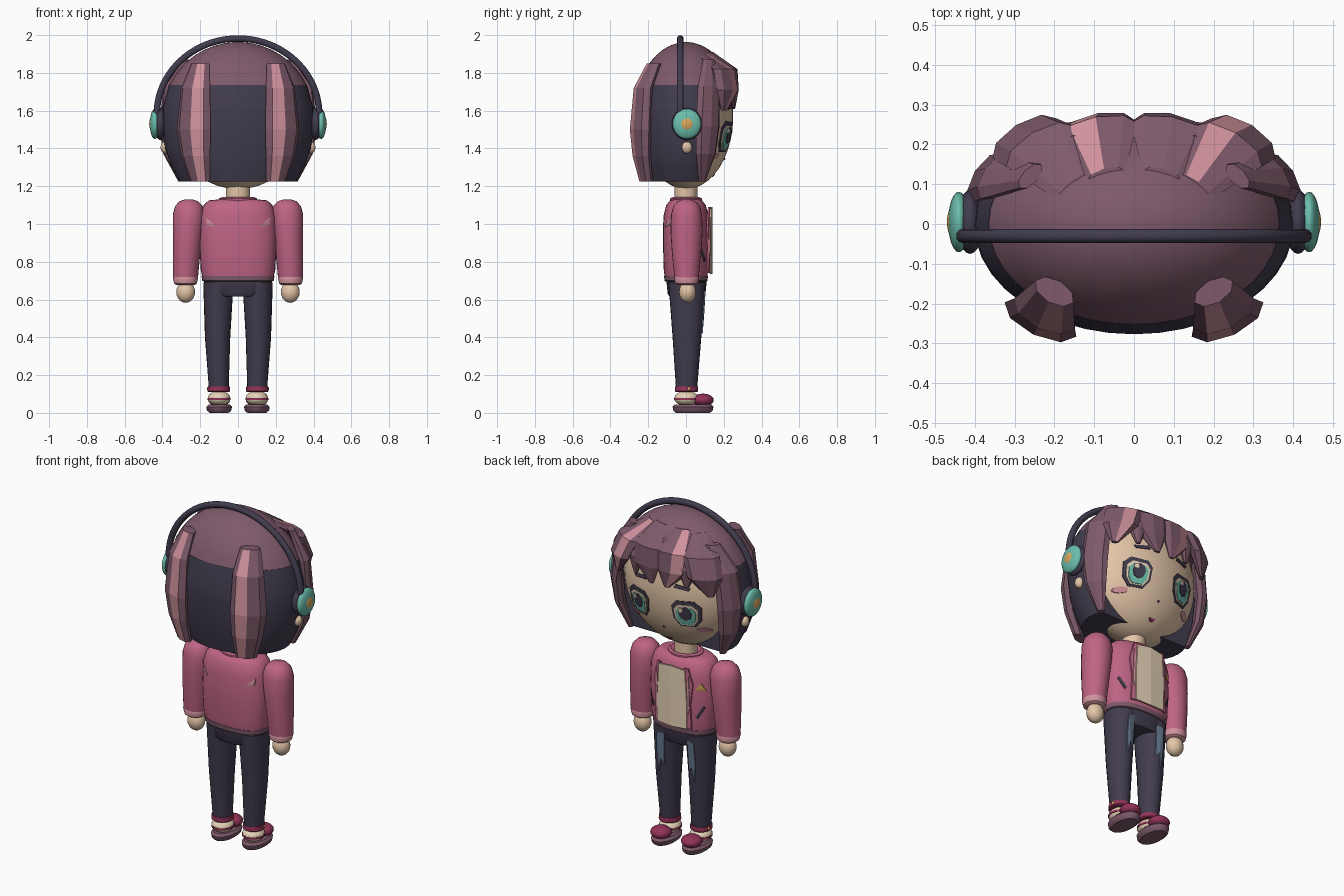
import bpy, bmesh, math
from mathutils import Vector

old = bpy.data.objects.get("Cube")
if old:
    bpy.data.objects.remove(old, do_unlink=True)


def material(name, r, g, b):
    lin = [((c / 255 + 0.055) / 1.055) ** 2.4 for c in (r, g, b)] + [1]
    m = bpy.data.materials.new(name)
    m.use_nodes = True
    m.diffuse_color = lin
    m.node_tree.nodes["Principled BSDF"].inputs["Base Color"].default_value = lin
    return m


DARK = material("dark indigo", 66, 60, 78)
PLUM = material("plum hair", 126, 90, 107)
PINK = material("jacket pink", 190, 100, 132)
ROSE = material("pale rose", 208, 146, 156)
SKIN = material("skin", 228, 198, 168)
TEAL = material("teal", 108, 190, 172)
GOLD = material("gold", 218, 168, 92)
WINE = material("wine red", 146, 50, 88)
SLATE = material("slate blue", 100, 118, 140)
CREAM = material("cream", 232, 212, 184)


def finish(name, bm, mats, angle=40):
    bmesh.ops.recalc_face_normals(bm, faces=bm.faces)
    me = bpy.data.meshes.new(name)
    bm.to_mesh(me)
    bm.free()
    ob = bpy.data.objects.new(name, me)
    bpy.context.collection.objects.link(ob)
    for m in mats:
        me.materials.append(m)
    if angle:
        bpy.ops.object.select_all(action='DESELECT')
        ob.select_set(True)
        bpy.context.view_layer.objects.active = ob
        bpy.ops.object.shade_smooth_by_angle(angle=math.radians(angle))
    return ob


def skin_rings(bm, rings, caps=True):
    """Bridge consecutive rings of points; returns the side faces as (index, face)."""
    vs = [[bm.verts.new(p) for p in r] for r in rings]
    n, out = len(vs[0]), []
    for a, b in zip(vs, vs[1:]):
        for k in range(n):
            out.append((k, bm.faces.new((a[k], a[(k + 1) % n], b[(k + 1) % n], b[k]))))
    if caps:
        bm.faces.new(vs[0])
        bm.faces.new(vs[-1])
    return out


def loft(name, rings, mat, power=2, n=32, angle=40, front_cut=None):
    """Stack of horizontal superellipses: (z, cx, cy, rx, ry)."""
    bm = bmesh.new()
    pts = []
    for z, cx, cy, rx, ry in rings:
        ring = []
        for k in range(n):
            c, s = math.cos(2 * math.pi * k / n), math.sin(2 * math.pi * k / n)
            e = 2 / power
            ring.append((cx + rx * math.copysign(abs(c) ** e, c),
                         cy + ry * math.copysign(abs(s) ** e, s), z))
        pts.append(ring)
    skin_rings(bm, pts)
    if front_cut is not None:
        bmesh.ops.bisect_plane(bm, geom=bm.verts[:] + bm.edges[:] + bm.faces[:],
                               plane_co=(0, front_cut, 0), plane_no=(0, 1, 0), clear_outer=True)
        bmesh.ops.holes_fill(bm, edges=[e for e in bm.edges if e.is_boundary], sides=0)
    return finish(name, bm, [mat], angle)


def ball(name, loc, rad, mat, seg=24):
    bm = bmesh.new()
    bmesh.ops.create_uvsphere(bm, u_segments=seg, v_segments=seg // 2, radius=1)
    for v in bm.verts:
        v.co = Vector([v.co[i] * rad[i] + loc[i] for i in range(3)])
    return finish(name, bm, [mat], 60)


def lock(name, path, s, streak=None):
    """Faceted hair lock along (x, y, z, half width, half thickness)."""
    bm = bmesh.new()
    rings = []
    for x, y, z, w, t in path:
        nrm = Vector((x / 0.16, y / 0.078, 0)).normalized()
        tan = Vector((-nrm.y, nrm.x, 0))
        ring = []
        for k in range(8):
            a = k * math.pi / 4
            p = Vector((x, y, z)) + tan * w * math.cos(a) + nrm * t * math.sin(a)
            ring.append((p.x * s, p.y, p.z))
        rings.append(ring)
    for k, f in skin_rings(bm, rings):
        f.material_index = int(k == streak)
    finish(name, bm, [PLUM, ROSE], 0)


def plate(name, poly, depth, mat, lift=0.004, s=1, side=1):
    """Thin plate that follows a surface y = depth(x, z); side=-1 puts it on the -y face."""
    bm = bmesh.new()
    mid = (sum(p[0] for p in poly) / len(poly), sum(p[1] for p in poly) / len(poly))

    def at(p, off):
        return bm.verts.new((p[0] * s, side * (depth(*p) + off), p[1]))
    front, back = [at(p, lift) for p in poly], [at(p, lift - 0.009) for p in poly]
    c = at(mid, lift)
    for i in range(len(poly)):
        j = (i + 1) % len(poly)
        bm.faces.new((front[i], front[j], c))
        bm.faces.new((front[i], back[i], back[j], front[j]))
    bm.faces.new(back)
    finish(name, bm, [mat], 0)


def face_y(x, z):
    return 0.25 * math.sqrt(max(0, 1 - (x / 0.365) ** 2 - ((z - 1.57) / 0.385) ** 2))


def torso_y(x, z):
    return 0.12 * max(0, 1 - abs(x / 0.2) ** 2.5) ** 0.4


def leg_y(x, z):
    return 0.005 + (0.058 + (z - 0.14) * 0.072) * math.sqrt(max(0, 1 - ((x - 0.105) / 0.075) ** 2))


def oval(cx, cz, rx, rz, n=12):
    return [(cx + rx * math.cos(2 * math.pi * k / n), cz + rz * math.sin(2 * math.pi * k / n)) for k in range(n)]


# Head, neck and hair shell
ball("head", (0, 0, 1.57), (0.365, 0.25, 0.385), SKIN, 40)
loft("neck", [(1.08, 0, 0, 0.062, 0.06), (1.24, 0, 0, 0.065, 0.06)], SKIN)
dome = []
for i in range(9):
    z = 1.73 + (1.963 - 1.73) * math.sin(i / 8 * math.pi / 2)
    f = max(0.01, math.sqrt(max(0, 1 - ((z - 1.56) / 0.4035) ** 2)))
    dome.append((z, 0, 0, 0.405 * f, 0.28 * f))
loft("hair_cap", dome, PLUM, n=40)
loft("back_hair", [(1.225, 0, 0, 0.31, 0.23), (1.30, 0, 0, 0.35, 0.25), (1.40, 0, 0, 0.388, 0.268),
                   (1.52, 0, 0, 0.402, 0.277), (1.62, 0, 0, 0.398, 0.277), (1.735, 0, 0, 0.366, 0.253)],
     DARK, n=40, front_cut=0.08)

for s, side in ((1, "left"), (-1, "right")):
    # Hair locks
    lock("back_lock_" + side, [(0.2, -0.17, 1.85, 0.055, 0.03), (0.225, -0.225, 1.72, 0.085, 0.04),
                               (0.235, -0.24, 1.5, 0.1, 0.042), (0.225, -0.235, 1.36, 0.085, 0.035),
                               (0.2, -0.21, 1.225, 0.058, 0.03)], s, 2)
    lock("side_lock_" + side, [(0.26, 0.12, 1.87, 0.04, 0.02), (0.345, 0.12, 1.73, 0.07, 0.035),
                               (0.37, 0.115, 1.52, 0.075, 0.035), (0.355, 0.105, 1.37, 0.06, 0.03),
                               (0.3, 0.085, 1.225, 0.02, 0.015)], s)
    lock("outer_bang_" + side, [(0.15, 0.09, 1.9, 0.05, 0.02), (0.235, 0.195, 1.82, 0.1, 0.04),
                                (0.275, 0.215, 1.71, 0.095, 0.04), (0.30, 0.2, 1.6, 0.02, 0.012)],
         s, 1 if s > 0 else None)
    lock("inner_bang_" + side, [(0.07, 0.12, 1.91, 0.05, 0.02), (0.09, 0.235, 1.82, 0.1, 0.035),
                                (0.085, 0.245, 1.71, 0.09, 0.034), (0.05, 0.25, 1.61, 0.015, 0.01)],
         s, 2 if s < 0 else None)
    lock("small_bang_" + side, [(0.16, 0.2, 1.84, 0.04, 0.02), (0.17, 0.225, 1.74, 0.06, 0.03),
                                (0.165, 0.23, 1.63, 0.012, 0.01)], s)

    # Headphone cups and ear lobe
    ball("ear_cushion_" + side, (s * 0.412, 0.005, 1.53), (0.034, 0.08, 0.085), DARK)
    ball("ear_cup_" + side, (s * 0.44, 0.005, 1.53), (0.027, 0.076, 0.08), TEAL)
    ball("ear_cup_button_" + side, (s * 0.456, 0.005, 1.53), (0.014, 0.038, 0.038), GOLD)
    ball("ear_lobe_" + side, (s * 0.385, 0.005, 1.405), (0.025, 0.027, 0.032), SKIN, 16)

    # Eye, brow and cheek
    ex, ez = 0.152, 1.46
    frame = [(-.05, .08), (.045, .085), (.082, .05), (.075, -.03), (.04, -.078), (-.04, -.078), (-.072, -.03), (-.078, .045)]
    for label, k, dz, m, up in (("frame", 1, 0, DARK, .004), ("white", .8, -.006, CREAM, .007),
                                ("iris", .66, -.01, TEAL, .010)):
        plate("eye_%s_%s" % (label, side), [(ex + a * k, ez + dz + b * k) for a, b in frame], face_y, m, up, s)
    plate("eye_pupil_" + side, oval(ex, ez + 0.008, 0.034, 0.042, 8), face_y, DARK, 0.013, s)
    plate("eye_glint_" + side, oval(ex + 0.02 * s, ez + 0.03, 0.014, 0.014, 6), face_y, CREAM, 0.016, s)
    plate("brow_" + side, [(0.09, 1.615), (0.17, 1.605), (0.18, 1.62), (0.1, 1.635)], face_y, DARK, 0.006, s)
    plate("cheek_" + side, oval(0.22, 1.36, 0.035, 0.016), face_y, ROSE, 0.005, s)

    # Arm, cuff and hand
    loft("sleeve_" + side, [(z, s * cx, 0.003, rx, ry) for z, cx, rx, ry in (
        (1.13, .26, .02, .02), (1.12, .26, .05, .048), (1.095, .26, .073, .07), (1.05, .26, .085, .082),
        (.96, .265, .08, .085), (.85, .272, .073, .078), (.715, .278, .066, .064))], PINK, n=24)
    loft("cuff_" + side, [(z, s * 0.278, 0.003, r, r) for z, r in ((.725, .062), (.715, .067), (.685, .06), (.678, .05))], ROSE, n=24)
    ball("hand_" + side, (s * 0.277, 0.008, 0.64), (0.05, 0.045, 0.057), SKIN, 20)

    # Leg with worn patch
    loft("leg_" + side, [(.14, s * .102, .003, .053, .057), (.4, s * .108, .005, .067, .076),
                         (.69, s * .104, .005, .08, .098)], DARK, n=24)
    plate("leg_patch_" + side, [(.075, .66), (.12, .65), (.125, .53), (.115, .42), (.1, .5), (.08, .47)],
          leg_y, SLATE, 0.006, s)

    # Shoe
    loft("ankle_band_" + side, [(.11, s * .102, .003, .055, .057), (.115, s * .102, .003, .06, .062),
                                (.14, s * .102, .003, .058, .06)], WINE, n=24)
    ball("ankle_stud_" + side, (s * 0.155, 0.015, 0.127), (0.01, 0.01, 0.012), GOLD, 8)
    loft("sole_" + side, [(0, s * .1, .037, .05, .09), (.012, s * .1, .037, .064, .104),
                          (.032, s * .1, .037, .068, .108), (.045, s * .1, .037, .055, .095)], PLUM, n=28)
    ball("shoe_upper_" + side, (s * 0.1, 0.002, 0.077), (0.06, 0.064, 0.04), CREAM)
    ball("shoe_toe_" + side, (s * 0.1, 0.09, 0.068), (0.058, 0.057, 0.034), WINE)
    loft("shoe_strap_" + side, [(.068, s * .1, .002, .061, .064), (.08, s * .1, .002, .061, .065)], WINE, n=24)

    # Jacket trim and marks
    plate("lapel_" + side, [(.09, .74), (.118, .74), (.112, .88), (.125, 1.0), (.1, 1.09), (.075, 1.09)],
          torso_y, PINK, 0.014, s)
    plate("lapel_streak_" + side, [(.1, .82), (.11, .86), (.105, 1.05), (.095, 1.0)], torso_y, ROSE, 0.018, s)
    plate("front_stroke_" + side, [(.135, .81), (.145, .80), (.178, .865), (.17, .875)], torso_y, DARK, 0.006, s)
    plate("back_streak_" + side, [(.172, 1.035), (.165, .995), (.12, .985), (.135, 1.005)], torso_y, ROSE, 0.006, s, -1)

# Headband
cu = bpy.data.curves.new("headband", 'CURVE')
cu.dimensions = '3D'
cu.bevel_depth = 0.018
cu.bevel_resolution = 3
cu.use_fill_caps = True
sp = cu.splines.new('POLY')
sp.points.add(40)
for i, p in enumerate(sp.points):
    a = math.pi * i / 40
    p.co = (0.43 * math.cos(a), -0.03, 1.58 + 0.402 * math.sin(a), 1)
cu.materials.append(DARK)
bpy.context.collection.objects.link(bpy.data.objects.new("headband", cu))

# Nose and mouth
plate("nose", oval(0, 1.345, 0.008, 0.006, 6), face_y, WINE, 0.005)
plate("mouth", [(-.02, 1.262), (.02, 1.262), (.01, 1.25), (-.01, 1.25)], face_y, WINE, 0.005)

# Jacket body, shirt, hem, hips, collar
loft("jacket", [(z, 0, 0, rx, ry) for z, rx, ry in (
    (.715, .188, .112), (.76, .198, .118), (.9, .204, .122), (1.04, .2, .12),
    (1.1, .182, .105), (1.125, .155, .085), (1.13, .1, .07))], PINK, 2.5)
loft("jacket_hem", [(.695, 0, 0, .18, .108), (.7, 0, 0, .19, .114), (.725, 0, 0, .193, .116)], PLUM, 2.5)
loft("hips", [(.615, 0, .003, .12, .09), (.63, 0, .003, .165, .1), (.7, 0, .003, .182, .107)], DARK, 2.4)
loft("collar", [(1.115, 0, 0, .1, .085), (1.135, 0, 0, .1, .085), (1.142, 0, 0, .085, .072), (1.13, 0, 0, .066, .062)], PINK)
plate("shirt_front", [(-.095, .74), (0, .735), (.095, .74), (.095, .9), (.085, 1.08), (0, 1.09), (-.085, 1.08), (-.095, .9)],
      torso_y, CREAM, 0.02)
plate("badge", [(.135, .965), (.182, .965), (.16, 1.01)], torso_y, GOLD, 0.008, -1)
